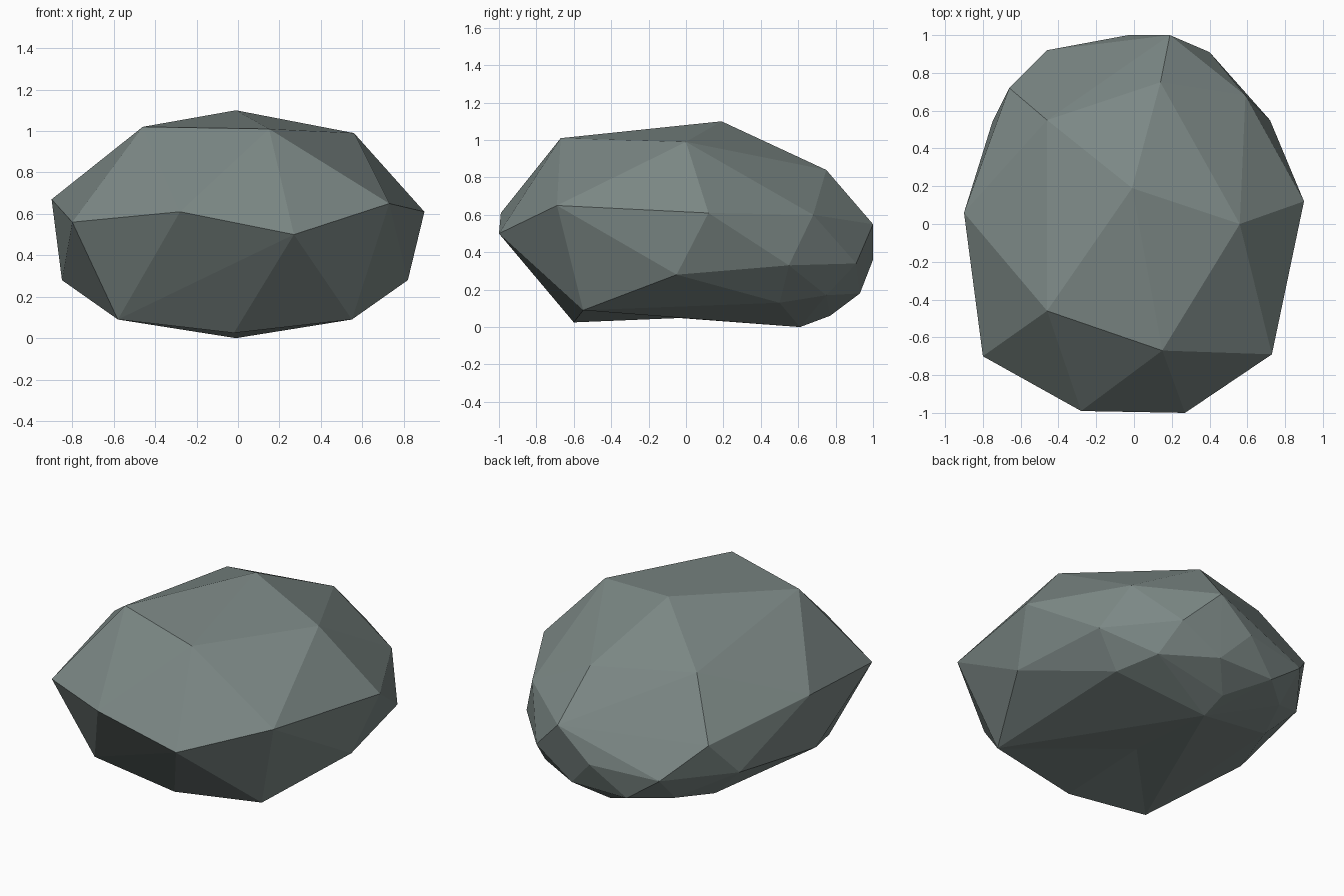
import bpy
import bmesh
from mathutils import Vector

# Remove the default cube only
default_cube = bpy.data.objects.get("Cube")
if default_cube:
    bpy.data.objects.remove(default_cube, do_unlink=True)


def make_material(name, colour):
    """Create a plain flat material with a matching viewport colour."""
    material = bpy.data.materials.new(name)
    material.use_nodes = True
    material.diffuse_color = colour
    shader = material.node_tree.nodes["Principled BSDF"]
    shader.inputs["Base Color"].default_value = colour
    shader.inputs["Roughness"].default_value = 1
    return material


def mirrored(points):
    """Return the points together with their copies across the middle."""
    return points + [(-x, y, z) for x, y, z in points]


# Crown: the corners of the broad upper facets
crown = [
    (-.01, .19, 1.1), (-.46, -.46, 1.02), (.15, -.67, 1.01),
    (.56, 0, .99), (.14, .75, .84), (-.46, .55, .88),
]

# Waist: the widest ring, running around the stone
waist = [
    (-.9, .06, .67), (-.8, -.7, .56), (-.28, -.99, .61), (.27, -1, .5),
    (.73, -.69, .65), (.9, .12, .61), (.59, .68, .6),
    (.19, 1, .55), (-.66, .72, .54),
]

# Belly: the ring where the sides turn inward
belly = [
    (-.85, -.07, .28), (.82, -.05, .28), (.72, .55, .33), (.4, .91, .34),
    (-.03, 1, .36), (-.46, .92, .34), (-.75, .54, .33),
]

# Underside: the rounded rear chamfer and the two resting corners
chamfer = mirrored([(.45, .75, .17), (.55, .5, .13)])
chamfer += [(.14, .93, .18), (-.24, .93, .18), (-.01, .77, .06)]
front_corners = [(.55, -.55, .09), (-.58, -.59, .09)]
resting_corners = [(-.02, -.6, .025), (-.01, .61, 0)]

# Wrap all the corners in one faceted skin
bm = bmesh.new()
for ring in (crown, waist, belly, chamfer, front_corners, resting_corners):
    for corner in ring:
        bm.verts.new(Vector(corner))
hull = bmesh.ops.convex_hull(bm, input=bm.verts[:], use_existing_faces=False)
inside = {v for v in hull["geom_interior"] if isinstance(v, bmesh.types.BMVert)}
bmesh.ops.delete(bm, geom=list(inside), context="VERTS")

# Press a shallow hollow into the ridge between the resting corners
lowest = sorted(bm.verts, key=lambda vert: vert.co.z)[:2]
ridge = bm.edges.get(lowest)
if ridge:
    cut = bmesh.ops.subdivide_edges(bm, edges=[ridge], cuts=1)
    for part in cut["geom_inner"]:
        if isinstance(part, bmesh.types.BMVert):
            part.co.z = .05
bmesh.ops.triangulate(bm, faces=bm.faces[:])
bmesh.ops.recalc_face_normals(bm, faces=bm.faces[:])

# Finished stone with flat facets
mesh = bpy.data.meshes.new("rock")
bm.to_mesh(mesh)
bm.free()
mesh.materials.append(make_material("grey_green_stone", (.2, .245, .235, 1)))
for face in mesh.polygons:
    face.use_smooth = False
rock = bpy.data.objects.new("rock", mesh)
bpy.context.collection.objects.link(rock)
